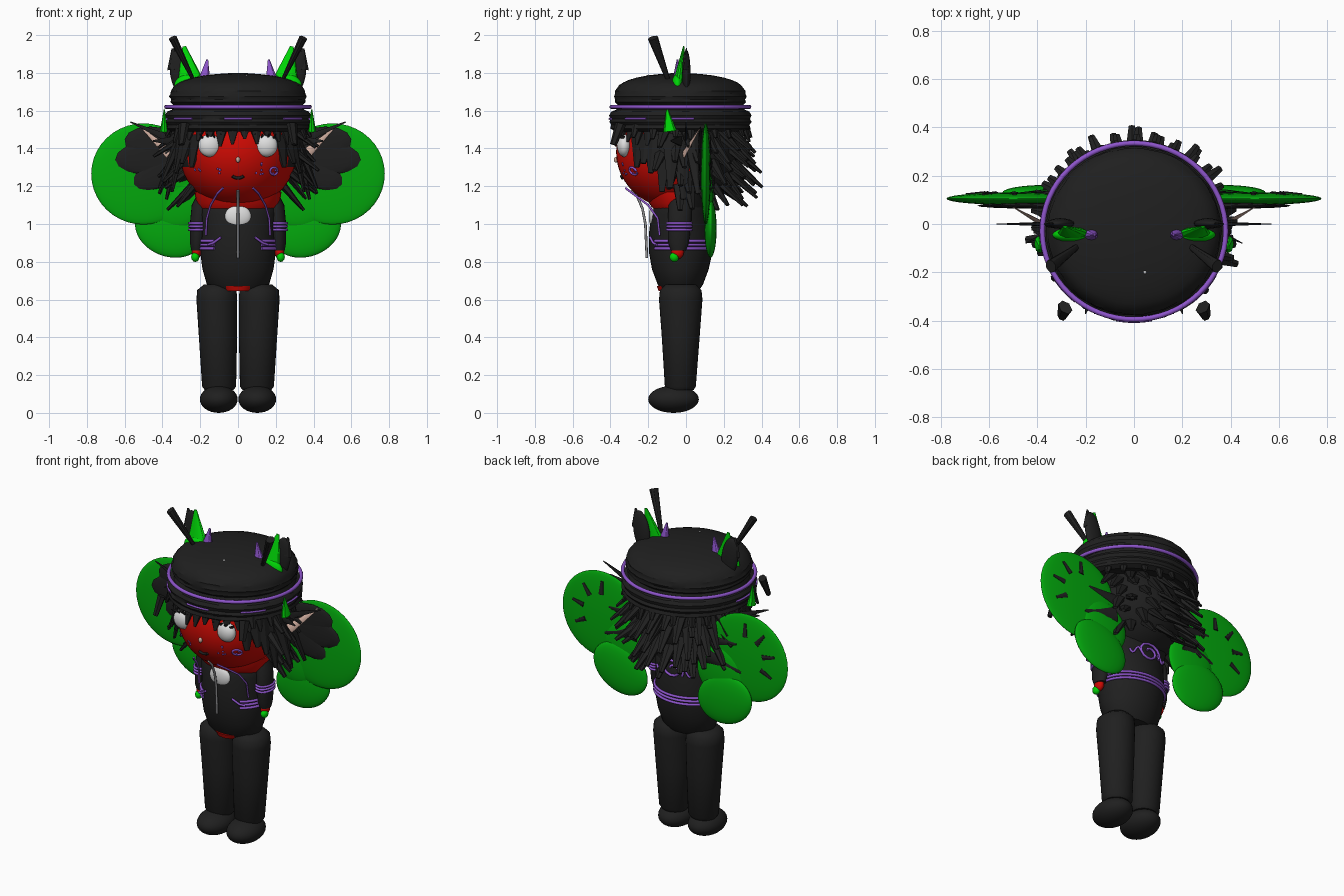
import bpy, bmesh, math, random
from mathutils import Vector, Matrix

random.seed(4)
cube = bpy.data.objects.get("Cube")
if cube:
    bpy.data.objects.remove(cube, do_unlink=True)


def material(name, *rgb):
    m = bpy.data.materials.new(name)
    m.use_nodes = True
    m.diffuse_color = (*rgb, 1)
    bsdf = next(n for n in m.node_tree.nodes if n.type == 'BSDF_PRINCIPLED')
    bsdf.inputs["Base Color"].default_value = (*rgb, 1)
    return m


BLACK = material("charcoal", .014, .014, .014)
RED = material("red", .62, .003, .001)
GREEN = material("wing green", .001, .4, .004)
LIME = material("bright green", 0, .66, .002)
PURPLE = material("purple", .27, .09, .6)
WHITE = material("white", .74, .74, .74)
SKIN = material("pale skin", .6, .4, .33)
GREY = material("grey", .3, .3, .31)


def finish(name, bm, mat, angle=50):
    me = bpy.data.meshes.new(name)
    bmesh.ops.recalc_face_normals(bm, faces=bm.faces)
    bm.to_mesh(me)
    bm.free()
    ob = bpy.data.objects.new(name, me)
    bpy.context.collection.objects.link(ob)
    me.materials.append(mat)
    bpy.ops.object.select_all(action='DESELECT')
    bpy.context.view_layer.objects.active = ob
    ob.select_set(True)
    bpy.ops.object.shade_smooth_by_angle(angle=math.radians(angle))
    return ob


def ball(name, c, r, mat, seg=32, tilt=0):
    bm = bmesh.new()
    bmesh.ops.create_uvsphere(bm, u_segments=seg, v_segments=seg // 2, radius=1)
    bm.transform(Matrix.Translation(c) @ Matrix.Rotation(tilt, 4, 'Y') @ Matrix.Diagonal((*r, 1)))
    return finish(name, bm, mat)


def loft(name, rings, mat, seg=32, jitter=0, angle=50):
    """Closed stack of elliptical rings (z, centre x, centre y, radius x, radius y)."""
    bm = bmesh.new()
    loops = []
    for z, cx, cy, rx, ry in rings:
        loop = []
        for i in range(seg):
            a = math.tau * i / seg
            k = 1 + random.uniform(-jitter, jitter)
            loop.append(bm.verts.new((cx + rx * k * math.cos(a), cy + ry * k * math.sin(a), z)))
        loops.append(loop)
    for lo, hi in zip(loops, loops[1:]):
        for i in range(seg):
            j = (i + 1) % seg
            bm.faces.new((lo[i], lo[j], hi[j], hi[i]))
    bm.faces.new(loops[0])
    bm.faces.new(loops[-1])
    return finish(name, bm, mat, angle)


def spikes(name, items, mat, flat=.5, seg=6, normal=None, tip=.15):
    """Tapered locks from p to q with base radius r, thinned along a normal."""
    bm = bmesh.new()
    for p, q, r in items:
        p, q = Vector(p), Vector(q)
        z = (q - p).normalized()
        n = Vector(normal) if normal else Vector((p.x, p.y + .05, .01))
        y = (n - z * n.dot(z)).normalized()
        x = y.cross(z)
        rot = Matrix((x, y, z)).transposed().to_4x4()
        m = Matrix.Translation((p + q) / 2) @ rot @ Matrix.Diagonal((1, flat, 1, 1))
        bmesh.ops.create_cone(bm, cap_ends=True, segments=seg, radius1=r, radius2=r * tip,
                              depth=(q - p).length, matrix=m)
    return finish(name, bm, mat, 30)


def tube(name, pts, r, mat, cyclic=False):
    cu = bpy.data.curves.new(name, 'CURVE')
    cu.dimensions = '3D'
    cu.bevel_depth, cu.bevel_resolution, cu.use_fill_caps = r, 2, True
    sp = cu.splines.new('POLY')
    sp.points.add(len(pts) - 1)
    for pt, co in zip(sp.points, pts):
        pt.co = (*co, 1)
    sp.use_cyclic_u = cyclic
    ob = bpy.data.objects.new(name, cu)
    bpy.context.collection.objects.link(ob)
    cu.materials.append(mat)
    bpy.ops.object.select_all(action='DESELECT')
    bpy.context.view_layer.objects.active = ob
    ob.select_set(True)
    bpy.ops.object.convert(target='MESH')


def arc(c, rx, ry, a0, a1, n=32):
    angs = [math.radians(a0 + (a1 - a0) * i / n) for i in range(n + 1)]
    return [(c[0] + rx * math.cos(a), c[1] + ry * math.sin(a), c[2]) for a in angs]


def darken(ob, rule):
    ob.data.materials.append(BLACK)
    for f in ob.data.polygons:
        f.material_index = int(rule(f.center))


# head, red face with dark hair over the back
HC, HR = Vector((0, -.05, 1.38)), Vector((.31, .32, .30))
darken(ball("head", HC, HR, RED, 48),
       lambda c: c.z > 1.5 or (c.y > -.2 and c.z > 1.3) or (c.y > .02 and c.z > 1.13))
darken(loft("collar", [(1.08, 0, -.03, .205, .145), (1.11, 0, -.04, .222, .155), (1.17, 0, -.04, .23, .17)], RED),
       lambda c: c.y > .03)


def face_point(x, z, out=0.0):
    k = 1 - (x / HR.x) ** 2 - ((z - HC.z) / HR.z) ** 2
    return Vector((x, HC.y - HR.y * math.sqrt(k) - out, z))


# face details
ball("nose", face_point(0, 1.34, .003), (.012, .012, .016), SKIN, 12)
tube("mouth", [face_point(x * .01, 1.243 + .0012 * x * x, .003) for x in range(-3, 4)], .008, BLACK)
for i in range(8):
    for s in (1, -1):
        p = face_point(s * random.uniform(.09, .23), random.uniform(1.26, 1.32))
        ball("freckle", p, (.006, .005, .006), PURPLE, 8)
tube("cheek_swirl", [face_point(.19 + .02 * math.cos(a * .6), 1.28 + .02 * math.sin(a * .6), .002)
                     for a in range(11)], .006, PURPLE)

# hat with finely ridged crown and brim
prof = [(1.5, .3), (1.49, .35), (1.505, .378), (1.525, .372), (1.54, .382), (1.555, .373),
        (1.575, .38), (1.595, .368), (1.605, .345), (1.63, .335), (1.645, .352), (1.66, .349),
        (1.675, .356), (1.69, .35), (1.705, .349), (1.72, .338), (1.735, .327), (1.75, .305),
        (1.762, .277), (1.775, .235), (1.786, .18), (1.794, .11), (1.799, .04)]
loft("hat", [(z, 0, -.03, r * 1.02, r * .985) for z, r in prof], BLACK, 56, .008, 30)
tube("hat_ring", arc((0, -.03, 1.62), .38, .365, 0, 360, 64)[:-1], .011, PURPLE, True)
for a in (-90, -40, 0, 180, 220):
    tube("hat_thread", arc((0, -.03, 1.557), .386, .374, a - 11, a + 11, 12), .006, PURPLE)
ball("hat_bead", (.045, -.2, 1.783), (.008, .008, .008), WHITE, 8)


def lock(a, z0, r0, z1, r1, w):
    a = math.radians(a)
    c, s = math.cos(a), math.sin(a)
    return ((r0 * c, -.04 + r0 * s, z0), (r1 * c, -.04 + r1 * s, z1), w)


# hair: fringe, brim strands, layered back and sides
rnd = random.uniform
spikes("fringe", [lock(a, 1.55, .31, 1.41 + rnd(0, .05), .345, .05) for a in range(-150, -25, 11)], BLACK)
spikes("brim_strands", [lock(a + rnd(-4, 4), 1.54, .35, 1.45 + rnd(-.02, .02), .385, .032)
                        for a in range(-35, 216, 16)], BLACK, .6, 6, None, .4)
back = []
for k in range(6):
    z = 1.5 - .06 * k
    r = .31 * math.sqrt(max(.05, 1 - ((z - 1.38) / .3) ** 2))
    for a in range(-12, 193, 19):
        a2 = a + rnd(-6, 6) + 9 * (k % 2)
        back.append(lock(a2, z + .03, r - .03, z - rnd(.06, .13), r + rnd(.08, .145), .042))
spikes("back_hair", back, BLACK, .55, 6, None, .35)
sides = []
for b in (0, 1):
    for a, z, r in ((-42, 1.3, .33), (-32, 1.32, .35), (-24, 1.27, .36), (-14, 1.17, .36),
                    (-6, 1.19, .42), (4, 1.13, .38), (14, 1.16, .43)):
        sides.append(lock(180 - a if b else a, 1.47, .3, z, r, .062))
spikes("side_hair", sides, BLACK, .5, 6, None, .25)

# torso and waist
loft("torso", [(.65, 0, -.03, .13, .1), (.68, 0, -.03, .165, .12), (.76, 0, -.03, .188, .15),
               (.85, 0, -.028, .2, .168), (.95, 0, -.028, .2, .168), (1.05, 0, -.03, .205, .155),
               (1.11, 0, -.03, .21, .14), (1.15, 0, -.03, .18, .11)], BLACK)
loft("waist", [(.645, 0, -.085, .07, .06), (.672, 0, -.085, .09, .07)], RED)
for z in (.87, .89, .91):
    tube("waist_band", arc((0, -.028, z), .204, .172, -52, 232, 48), .008, PURPLE)
tube("back_swirl", [(.018 * a ** .5 * math.cos(a * .55), .134, 1.07 + .014 * a ** .5 * math.sin(a * .55))
                    for a in range(1, 19)], .008, PURPLE)
for s in (1, -1):
    tube("back_swirl_tail", [(s * (.06 + .008 * i), .134 - .003 * i, 1.06 + .02 * math.sin(i * .8))
                             for i in range(9)], .007, PURPLE)

# chest pompom and cord
ball("pompom", (0, -.173, 1.04), (.07, .024, .06), WHITE)
tube("zip_cord", [(0, -.29, 1.18), (0, -.255, 1.14), (0, -.23, 1.08), (0, -.215, 1), (0, -.207, .82)], .007, GREY)

for s in (1, -1):
    side = "left" if s > 0 else "right"
    # eye and lashes
    ball(side + "_eye", (s * .15, -.327, 1.415), (.06, .038, .06), WHITE)
    spikes(side + "_lashes", [((s * (.1 + .03 * i), -.33, 1.455), (s * (.09 + .037 * i), -.372, 1.478), .016)
                              for i in range(4)], BLACK)
    # purple cords on the chest
    tube(side + "_cord", [(s * .08, -.32, 1.19), (s * .11, -.28, 1.16), (s * .145, -.2, 1.1),
                          (s * .165, -.15, 1.03), (s * .17, -.14, .94)], .006, PURPLE)
    tube(side + "_front_tie", [(s * .09, -.19, .93), (s * .13, -.174, .9), (s * .16, -.156, .89)], .007, PURPLE)
    # arm, cuffs and hand
    loft(side + "_arm", [(.86, s * .218, -.04, .03, .04), (.9, s * .217, -.04, .037, .055),
                         (1, s * .212, -.035, .043, .062), (1.1, s * .2, -.03, .045, .062),
                         (1.15, s * .18, -.03, .04, .05)], BLACK, 20)
    for z in (.97, .987, 1.004):
        tube(side + "_cuff", arc((s * .213, -.036, z), .045, .064, 0, 360, 24)[:-1], .007, PURPLE, True)
    ball(side + "_hand", (s * .22, -.045, .852), (.025, .034, .038), RED, 16)
    ball(side + "_nails", (s * .226, -.062, .825), (.022, .026, .026), LIME, 12)
    # leg, ankle and foot
    loft(side + "_leg", [(.12, s * .1, -.03, .075, .07), (.14, s * .1, -.03, .09, .082),
                         (.4, s * .106, -.028, .101, .1), (.6, s * .112, -.028, .108, .115),
                         (.65, s * .112, -.028, .104, .11), (.68, s * .11, -.028, .07, .08)], BLACK)
    loft(side + "_ankle", [(.1, s * .102, -.05, .062, .06), (.125, s * .102, -.05, .07, .066)], RED, 20)
    ball(side + "_foot", (s * .102, -.066, .072), (.1, .134, .072), BLACK)
    # wing lobes with dark markings on both faces
    ball(side + "_upper_wing", (s * .5, .105, 1.265), (.277, .026, .268), GREEN, 40)
    ball(side + "_lower_wing", (s * .36, .13, .975), (.19, .032, .148), GREEN, 40, -s * .35)
    ball(side + "_wing_root", (s * .32, .115, 1.13), (.16, .03, .16), GREEN, 32)
    for tx, tz, w in ((.6, 1.45, .1), (.65, 1.34, .095), (.55, 1.21, .085)):
        mid = Vector((s * (tx + .22) / 2, .076, (tz + 1.37) / 2))
        d = Vector((s * (tx - .22), 0, tz - 1.37))
        ball(side + "_wing_patch", mid, (d.length / 2, .012, w), BLACK, 16, -math.atan2(d.z, d.x))
    spikes(side + "_wing_streaks", [((s * (.5 + .12 * math.cos(a)), .127, 1.28 + .12 * math.sin(a)),
                                     (s * (.5 + .2 * math.cos(a)), .123, 1.28 + .2 * math.sin(a)), .018)
                                    for a in (-.5, .2, .9, 1.6)], BLACK, .5, 6, (0, 1, 0), .5)
    spikes(side + "_wing_root_streaks", [((s * .25, .14, 1.22), (s * .47, .13, 1.17), .045),
                                         ((s * .25, .13, 1.32), (s * .44, .132, 1.34), .035)],
           BLACK, .3, 8, (0, 1, 0))
    # animal ear: green front, dark back
    ball(side + "_ear_base", (s * .25, -.045, 1.735), (.088, .032, .06), LIME, 20)
    spikes(side + "_ear_inner", [((s * .245, -.045, 1.72), (s * .285, -.012, 1.94), .08)],
           LIME, .4, 12, (0, 1, 0), .12)
    ball(side + "_ear_outer", (s * .305, .002, 1.8), (.055, .022, .125), BLACK, 20, s * .15)
    spikes(side + "_ear_tip", [((s * .33, .0, 1.82), (s * .345, .002, 1.93), .045)], BLACK, .4, 8, (0, 1, 0))
    # horn, antenna and hat leaf
    spikes(side + "_horn", [((s * .18, -.045, 1.75), (s * .163, -.045, 1.87), .036)], PURPLE, .8, 10, (0, 1, 0))
    spikes(side + "_antenna", [((s * .345, -.175, 1.985), (s * .23, -.09, 1.75), .028)], BLACK, .8, 10, None, .4)
    spikes(side + "_hat_leaf", [((s * .392, -.085, 1.49), (s * .39, -.1, 1.605), .036)], LIME, .6, 8)
    # pointed ear
    spikes(side + "_pointed_ear", [((s * .36, -.01, 1.37), (s * .5, .07, 1.5), .028)], SKIN, .3, 8, (0, 1, 0))
    spikes(side + "_ear_lock", [((s * .36, 0, 1.45), (s * .57, 0, 1.54), .024),
                                ((s * .34, -.03, 1.44), (s * .45, -.08, 1.44), .03)], BLACK, .4, 6, (0, 1, 0))
    # loose front lock
    spikes(side + "_front_lock", [((s * .285, -.345, 1.53), (s * .3, -.385, 1.42), .034)], BLACK, .7, 6, None, .6)
